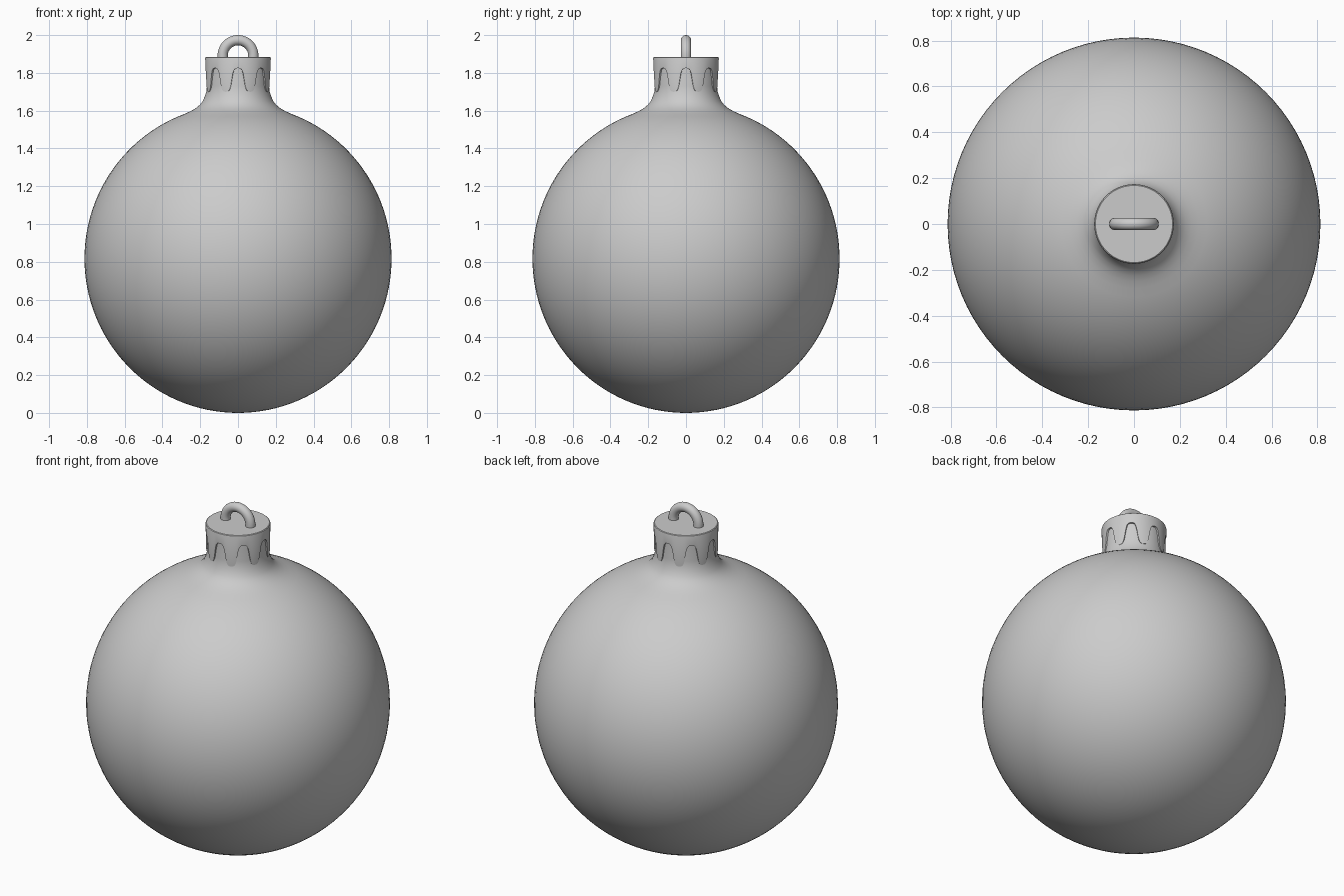
import bpy, math

if "Cube" in bpy.data.objects:
    bpy.data.objects.remove(bpy.data.objects["Cube"])

grey = bpy.data.materials.new("ornament grey")
grey.diffuse_color = (0.6, 0.6, 0.6, 1)
grey.use_nodes = True
grey.node_tree.nodes["Principled BSDF"].inputs["Base Color"].default_value = grey.diffuse_color


def make_object(name, verts, faces, angle=35):
    mesh = bpy.data.meshes.new(name)
    mesh.from_pydata(verts, [], faces)
    mesh.materials.append(grey)
    obj = bpy.data.objects.new(name, mesh)
    bpy.context.collection.objects.link(obj)
    bpy.ops.object.select_all(action='DESELECT')
    obj.select_set(True)
    bpy.context.view_layer.objects.active = obj
    bpy.ops.object.shade_smooth_by_angle(angle=math.radians(angle))
    return obj


def lathe(name, rings, n):
    """Skin a stack of rings; each ring is a function of angle giving (radius, z).
    Both ends are closed with an n-gon."""
    verts, faces = [], []
    for ring in rings:
        for i in range(n):
            a = 2 * math.pi * i / n
            r, z = ring(a)
            verts.append((r * math.cos(a), r * math.sin(a), z))
    for k in range(len(rings) - 1):
        for i in range(n):
            j = (i + 1) % n
            faces.append((k * n + i, k * n + j, (k + 1) * n + j, (k + 1) * n + i))
    last = (len(rings) - 1) * n
    faces.append(tuple(range(n - 1, -1, -1)))
    faces.append(tuple(last + i for i in range(n)))
    return make_object(name, verts, faces)


def fixed(r, z):
    return lambda a: (r, z)


# Glass ball with flared neck
R, H = 0.813, 0.817
top = math.pi - math.asin(0.28 / R)
steps = 56
ball = [(0.004, 0.0)]
for k in range(1, steps + 1):
    t = top * k / steps
    ball.append((R * math.sin(t), H - H * math.cos(t)))
ball += [(0.25, 1.598), (0.225, 1.612), (0.203, 1.63), (0.187, 1.65),
         (0.176, 1.675), (0.168, 1.70), (0.164, 1.73), (0.162, 1.87)]
lathe("ball", [fixed(r, z) for r, z in ball], 96)


# Metal cap with eight scalloped tabs
def scallop(a):
    return 1.7625 + 0.0625 * math.tanh(2.0 * math.cos(8 * a)) / math.tanh(2.0)


def wall(r):
    return lambda a: (r + 0.02 * (scallop(a) - 1.7), scallop(a))


lathe("cap", [fixed(0.158, 1.865), wall(0.158), wall(0.170), fixed(0.1735, 1.877),
              fixed(0.172, 1.882), fixed(0.168, 1.885)], 256)

# Hanging loop: half ring whose legs run down into the cap
major, minor, base = 0.081, 0.027, 1.892
path = [(major, 1.87, 0.0)]
arc = 32
for k in range(arc + 1):
    t = math.pi * k / arc
    path.append((major * math.cos(t), base + major * math.sin(t), t))
path.append((-major, 1.87, math.pi))
m = 24
verts, faces = [], []
for x, z, t in path:
    for i in range(m):
        b = 2 * math.pi * i / m
        d = minor * math.cos(b)
        verts.append((x + d * math.cos(t), minor * math.sin(b), z + d * math.sin(t)))
for k in range(len(path) - 1):
    for i in range(m):
        j = (i + 1) % m
        faces.append((k * m + i, k * m + j, (k + 1) * m + j, (k + 1) * m + i))
faces.append(tuple(range(m - 1, -1, -1)))
faces.append(tuple((len(path) - 1) * m + i for i in range(m)))
make_object("hanging_loop", verts, faces)
